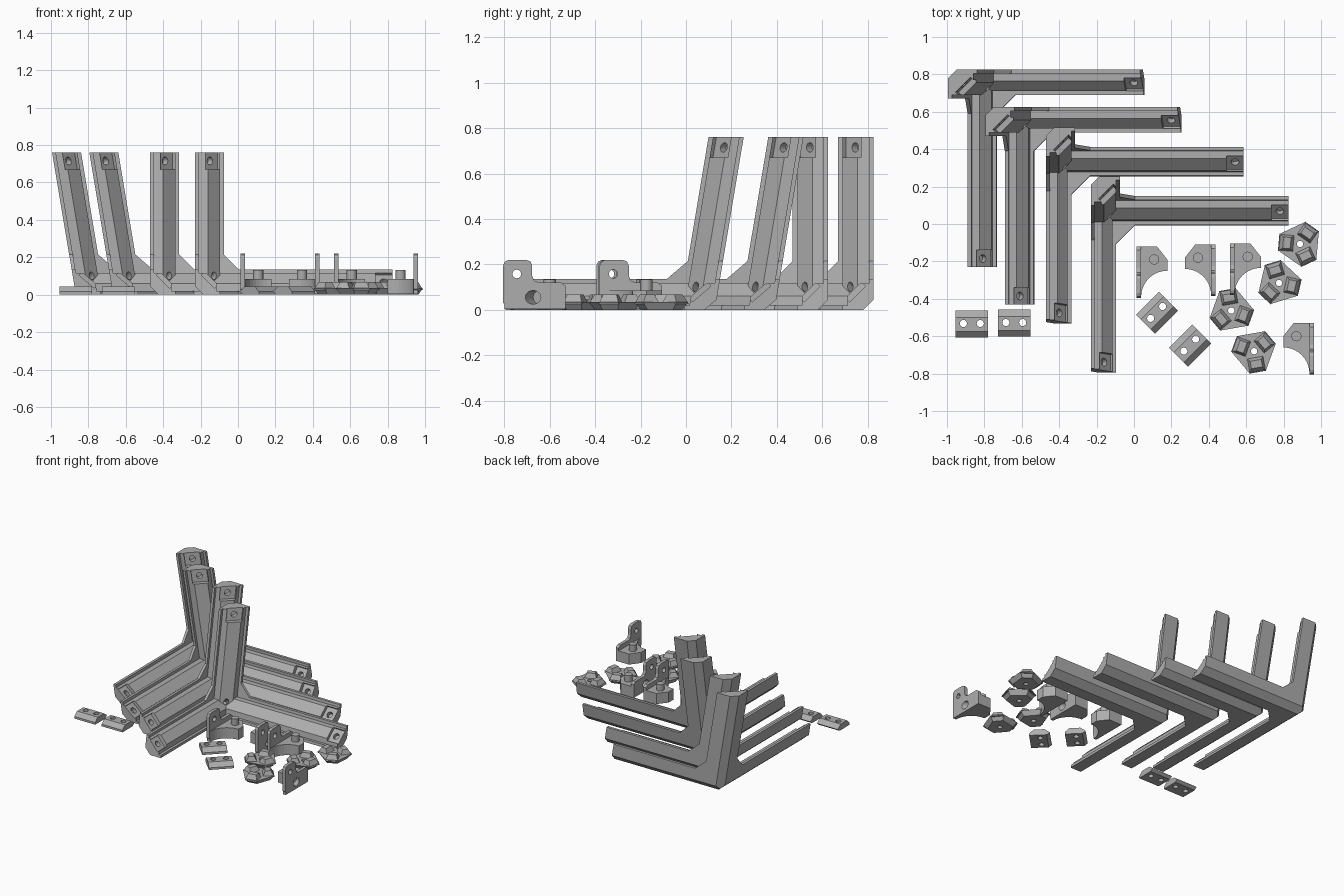
import bpy, bmesh, math
from mathutils import Vector, Matrix

if "Cube" in bpy.data.objects:
    bpy.data.objects.remove(bpy.data.objects["Cube"])

grey = bpy.data.materials.new("plain grey")
grey.diffuse_color = (0.42, 0.42, 0.42, 1)
grey.use_nodes = True
grey.node_tree.nodes["Principled BSDF"].inputs["Base Color"].default_value = grey.diffuse_color


def finish(name, bm):
    bmesh.ops.recalc_face_normals(bm, faces=bm.faces[:])
    me = bpy.data.meshes.new(name)
    bm.to_mesh(me)
    bm.free()
    ob = bpy.data.objects.new(name, me)
    bpy.context.collection.objects.link(ob)
    me.materials.append(grey)
    return ob


def prism(pts, h0, h1, axis="z", name="prism"):
    """Extrude a section along x, y or z."""
    put = {"x": lambda a, b, h: (h, a, b),
           "y": lambda a, b, h: (a, h, b),
           "z": lambda a, b, h: (a, b, h)}[axis]
    bm = bmesh.new()
    lo = [bm.verts.new(put(a, b, h0)) for a, b in pts]
    hi = [bm.verts.new(put(a, b, h1)) for a, b in pts]
    bm.faces.new(lo)
    bm.faces.new(hi)
    n = len(pts)
    for i in range(n):
        j = (i + 1) % n
        bm.faces.new((lo[i], lo[j], hi[j], hi[i]))
    return finish(name, bm)


def cylinder(p, d, r, length, sides=20):
    """Cylinder starting at p and running along d."""
    d = Vector(d).normalized()
    bm = bmesh.new()
    m = Matrix.Translation(Vector(p) + d * length / 2) @ d.to_track_quat("Z", "Y").to_matrix().to_4x4()
    bmesh.ops.create_cone(bm, cap_ends=True, segments=sides, radius1=r, radius2=r, depth=length, matrix=m)
    return finish("cylinder", bm)


def combine(name, base, adds=(), cuts=()):
    """Apply unions, then cuts, and drop the helpers."""
    for op, obs in (("UNION", adds), ("DIFFERENCE", cuts)):
        for o in obs:
            mod = base.modifiers.new("b", "BOOLEAN")
            mod.operation, mod.object, mod.solver = op, o, "EXACT"
    dg = bpy.context.evaluated_depsgraph_get()
    me = bpy.data.meshes.new_from_object(base.evaluated_get(dg))
    base.modifiers.clear()
    base.data = me
    me.materials.clear()
    me.materials.append(grey)
    for o in list(adds) + list(cuts):
        bpy.data.objects.remove(o)
    base.name = name
    return base


def remap(ob, fn):
    bm = bmesh.new()
    bm.from_mesh(ob.data)
    for v in bm.verts:
        v.co = fn(v.co)
    bmesh.ops.recalc_face_normals(bm, faces=bm.faces[:])
    bm.to_mesh(ob.data)
    bm.free()


# ---- three-legged corner brackets ----
T, C, LEAN = 0.02, 0.045, 0.167


def leg_section(w):
    b, m = w - T, 0.445 * w
    return [(0, 0), (w, 0), (w, T), (b, T), (b, m), (m, b), (T, b), (T, w), (0, w)]


def corner_bracket(name, x0, y0, swapped):
    legs, gussets, cuts = [], [], []
    for axis, w, length in (("x", 0.135, 1.055), ("y", 0.135, 0.922), ("z", 0.155, 0.76)):
        legs.append(prism(leg_section(w), 0, length, axis))
        # web between the other two legs
        a, g = 0.135, 0.235
        gussets.append(prism([(0.05, 0.05), (g, 0.05), (g, a), (a, g), (0.05, g)], 0, T, axis))
        # chamfer along the outer edge
        cuts.append(prism([(-1, -1), (C + 1, -1), (-1, C + 1)], -0.1, 1.5, axis))
        # recessed end pad with a screw hole
        q = w / 0.155
        pad = [(0.04, 0.12), (0.12, 0.04), (0.22, 0.14), (0.14, 0.22)]
        cuts.append(prism([(i * q, j * q) for i, j in pad], length - 0.09, length + 0.02, axis))
        s, h = 0.055 * q, length - 0.045
        p, d = {"x": ((h, s, s), (0, 1, 1)), "y": ((s, h, s), (1, 0, 1)),
                "z": ((s, s, h), (1, 1, 0))}[axis]
        cuts.append(cylinder(p, d, 0.021, 0.12))
    cuts.append(cylinder((0.06, 0.06, 0.06), (1, 1, 1), 0.017, 0.2))
    ob = combine(name, legs[0], legs[1:] + gussets, cuts)

    def place(c):
        x, y = c.x, -c.y + LEAN * c.z
        if swapped:
            x, y = -y, -x
        return Vector((x0 + x, y0 + y, c.z))
    remap(ob, place)


corner_bracket("corner_bracket_back", -0.867, 0.825, True)
corner_bracket("corner_bracket_mid_back", -0.668, 0.625, True)
corner_bracket("corner_bracket_mid_front", -0.47, 0.39, False)
corner_bracket("corner_bracket_front", -0.23, 0.127, False)

# ---- two-hole clamp plates ----
for i, (x, y, ang) in enumerate([(-0.867, -0.535, 0), (-0.64, -0.53, 0),
                                 (0.123, -0.475, 45), (0.30, -0.65, 45)]):
    side = [(-0.072, 0), (0.05, 0), (0.072, 0.018), (0.036, 0.045), (-0.04, 0.045), (-0.072, 0.016)]
    body = prism(side, -0.0875, 0.0875, "x")
    holes = [cylinder((s * 0.045, 0.003, -0.1), (0, 0, 1), 0.019, 0.3) for s in (-1, 1)]
    ob = combine(f"clamp_plate_{i + 1}", body, (), holes)
    ob.matrix_world = Matrix.Translation((x, y, 0)) @ Matrix.Rotation(math.radians(ang), 4, "Z")

# ---- hinge tabs: base, upright ear and post ----
for i, (x, y, s) in enumerate([(0.013, -0.12, 1), (0.437, -0.11, -1),
                               (0.513, -0.105, 1), (0.963, -0.53, -1)]):
    arc = [(0.165 - 0.14 * math.sin(a), -0.27 + 0.14 * math.cos(a))
           for a in [math.radians(90 * k / 10) for k in range(11)]]
    base = prism([(0, 0), (0.11, 0), (0.165, -0.07)] + arc + [(0, -0.27)], 0.004, 0.085)
    ear = prism([(-0.275, 0.03), (-0.275, 0.195), (-0.267, 0.213), (-0.25, 0.22), (-0.175, 0.22),
                 (-0.155, 0.213), (-0.147, 0.195), (-0.147, 0.15), (-0.138, 0.128), (-0.115, 0.12),
                 (-0.02, 0.12), (0, 0.105), (0, 0.025), (-0.03, 0.004), (-0.25, 0.004)], 0, 0.024, "x")
    post = cylinder((0.095, -0.07, 0.05), (0, 0, 1), 0.027, 0.083, 24)
    pin_hole = cylinder((-0.1, -0.215, 0.158), (1, 0, 0), 0.019, 0.3)
    socket = cylinder((-0.03, -0.16, 0.055), (1, 0.55, 0), 0.03, 0.09)
    ob = combine(f"hinge_tab_{i + 1}", base, [ear, post], [pin_hole, socket])
    remap(ob, lambda c: Vector((x + s * c.x, y + c.y, c.z)))


# ---- three-lobed corner caps ----
def frustum(lower, upper, z0, z1):
    bm = bmesh.new()
    lo = [bm.verts.new((a, b, z0)) for a, b in lower]
    hi = [bm.verts.new((a, b, z1)) for a, b in upper]
    bm.faces.new(lo)
    bm.faces.new(hi)
    n = len(lo)
    for k in range(n):
        j = (k + 1) % n
        bm.faces.new((lo[k], lo[j], hi[j], hi[k]))
    return finish("frustum", bm)


for i, (x, y, ang) in enumerate([(0.887, -0.107, 55), (0.775, -0.315, 107),
                                 (0.52, -0.463, 100), (0.642, -0.68, 40)]):
    def ring(r, half):
        return [(r * math.cos(t) - e * half * math.sin(t), r * math.sin(t) + e * half * math.cos(t))
                for t in [math.radians(120 * k) for k in range(3)] for e in (-1, 1)]
    core = frustum(ring(0.085, 0.035), ring(0.112, 0.045), 0.0, 0.035)
    lobes = []
    for k in range(3):
        lobe = frustum([(0.03, -0.046), (0.114, -0.046), (0.114, 0.046), (0.03, 0.046)],
                       [(0.05, -0.03), (0.09, -0.03), (0.09, 0.03), (0.05, 0.03)], 0.025, 0.068)
        rot = Matrix.Rotation(math.radians(120 * k), 3, "Z")
        remap(lobe, lambda c: rot @ c)
        lobes.append(lobe)
    hole = cylinder((0, 0, -0.1), (0, 0, 1), 0.017, 0.3)
    ob = combine(f"corner_cap_{i + 1}", core, lobes, [hole])
    ob.matrix_world = Matrix.Translation((x, y, 0)) @ Matrix.Rotation(math.radians(ang), 4, "Z")
